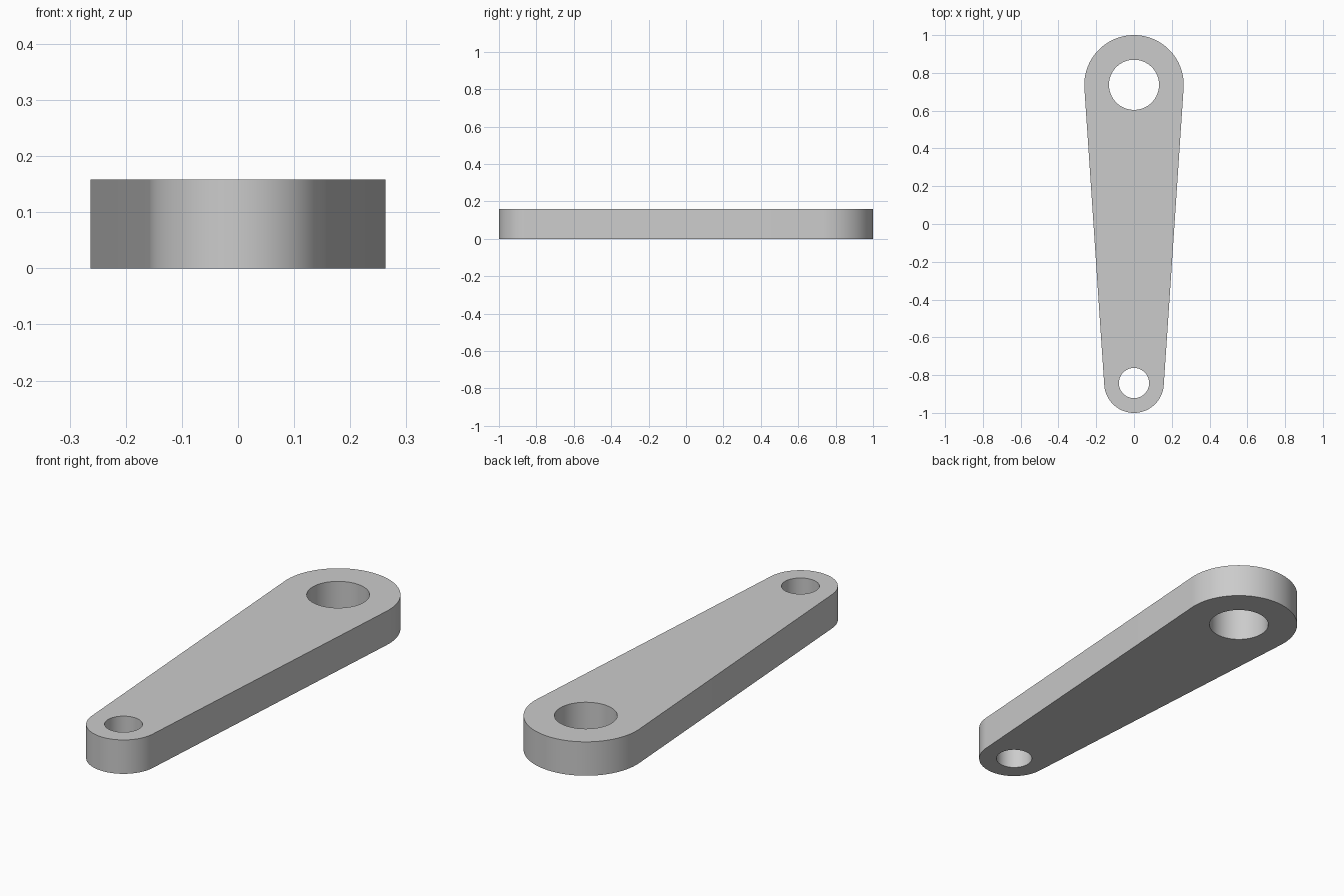
import bpy
import bmesh
from math import asin, cos, pi, sin, tau, radians

cube = bpy.data.objects.get("Cube")
if cube:
    bpy.data.objects.remove(cube, do_unlink=True)

# Main dimensions
UNIT = 2 / 190
THICKNESS = 15 * UNIT
BIG_R, SMALL_R = 25 * UNIT, 15 * UNIT
BIG_HOLE, SMALL_HOLE = 12.6 * UNIT, 7.6 * UNIT
BIG_Y, SMALL_Y = 1 - BIG_R, SMALL_R - 1
STEPS = 64

# Angle at which the straight flanks touch both round ends
TILT = asin((BIG_R - SMALL_R) / (BIG_Y - SMALL_Y))


def arc(center_y, radius, start, sweep, count):
    """Points on an arc around (0, center_y)."""
    angles = [start + sweep * i / STEPS for i in range(count)]
    return [(radius * cos(a), center_y + radius * sin(a), 0) for a in angles]


def add_loop(bm, points):
    """Closed ring of edges."""
    verts = [bm.verts.new(p) for p in points]
    return [bm.edges.new((a, b)) for a, b in zip(verts, verts[1:] + verts[:1])]


# Steel colour
steel = bpy.data.materials.new("light_grey_metal")
steel.use_nodes = True
colour = (0.6, 0.6, 0.6, 1)
steel.diffuse_color = colour
steel.node_tree.nodes["Principled BSDF"].inputs["Base Color"].default_value = colour

# Tapered outline with rounded ends, and the two pin holes
outline = (arc(BIG_Y, BIG_R, -TILT, pi + 2 * TILT, STEPS + 1)
           + arc(SMALL_Y, SMALL_R, pi + TILT, pi - 2 * TILT, STEPS + 1))
big_hole = arc(BIG_Y, BIG_HOLE, 0, tau, STEPS)
small_hole = arc(SMALL_Y, SMALL_HOLE, 0, tau, STEPS)

bm = bmesh.new()
edges = [e for ring in (outline, big_hole, small_hole) for e in add_loop(bm, ring)]
bmesh.ops.triangle_fill(bm, edges=edges, use_beauty=True, normal=(0, 0, 1))

# Raise the plate to its full thickness
raised = bmesh.ops.extrude_face_region(bm, geom=bm.faces[:], use_keep_orig=True)
top = [v for v in raised["geom"] if isinstance(v, bmesh.types.BMVert)]
bmesh.ops.translate(bm, verts=top, vec=(0, 0, THICKNESS))
bmesh.ops.recalc_face_normals(bm, faces=bm.faces[:])

mesh = bpy.data.meshes.new("lever_arm")
bm.to_mesh(mesh)
bm.free()
mesh.materials.append(steel)

arm = bpy.data.objects.new("lever_arm", mesh)
bpy.context.collection.objects.link(arm)
bpy.ops.object.select_all(action="DESELECT")
arm.select_set(True)
bpy.context.view_layer.objects.active = arm
bpy.ops.object.shade_smooth_by_angle(angle=radians(30))
